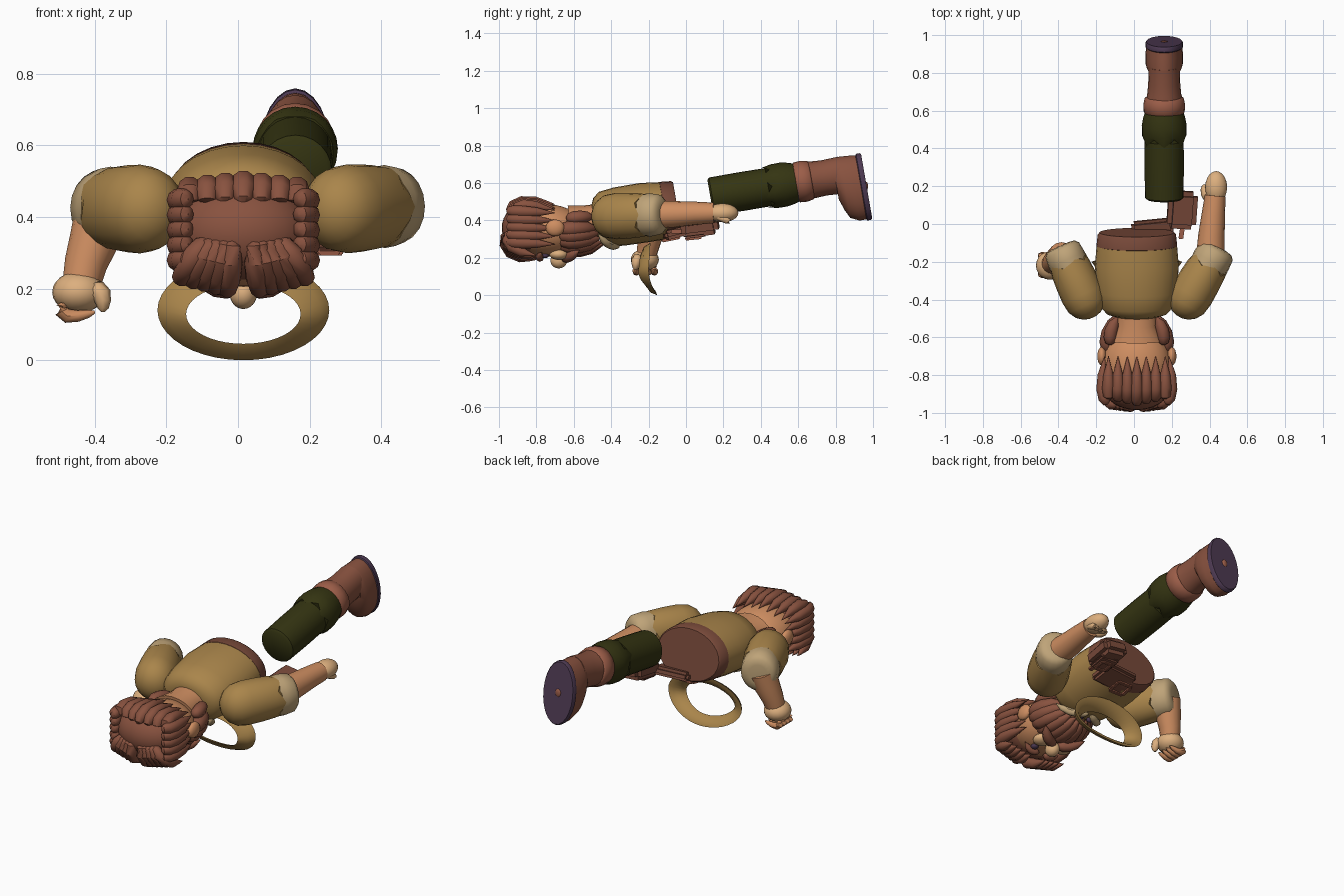
import bpy, bmesh, math
from mathutils import Vector

if "Cube" in bpy.data.objects:
    bpy.data.objects.remove(bpy.data.objects["Cube"])

CX = 0.015  # body centre line


def mat(name, r, g, b):
    m = bpy.data.materials.new(name)
    m.diffuse_color = (r, g, b, 1)
    m.use_nodes = True
    m.node_tree.nodes["Principled BSDF"].inputs["Base Color"].default_value = m.diffuse_color
    return m


CLOTH = mat("tan cloth", 0.40, 0.235, 0.07)
SKIN = mat("warm skin", 0.62, 0.27, 0.12)
HAND = mat("light skin", 0.72, 0.43, 0.21)
CUFF = mat("pale cuff", 0.52, 0.37, 0.19)
HAIR = mat("brown hair", 0.25, 0.085, 0.05)
BELT = mat("dark leather", 0.19, 0.068, 0.042)
RUST = mat("rust leather", 0.33, 0.11, 0.065)
GREEN = mat("dark green", 0.035, 0.035, 0.006)
PURPLE = mat("dark purple", 0.075, 0.042, 0.085)


def finish(name, bm, material, angle=45):
    bmesh.ops.recalc_face_normals(bm, faces=bm.faces[:])
    me = bpy.data.meshes.new(name)
    bm.to_mesh(me)
    bm.free()
    me.materials.append(material)
    ob = bpy.data.objects.new(name, me)
    bpy.context.collection.objects.link(ob)
    bpy.ops.object.select_all(action='DESELECT')
    ob.select_set(True)
    bpy.context.view_layer.objects.active = ob
    bpy.ops.object.shade_smooth_by_angle(angle=math.radians(angle))
    return ob


def tube(name, pts, radii, material, n=16, up=(0, 0, 1), axis=None, jag=0, jag_ring=0):
    """Loft elliptical rings along a path; radii are numbers or (side, up) pairs."""
    bm = bmesh.new()
    pts = [Vector(p) for p in pts]
    rings = []
    for i, (p, r) in enumerate(zip(pts, radii)):
        t = Vector(axis) if axis else pts[min(i + 1, len(pts) - 1)] - pts[max(i - 1, 0)]
        t.normalize()
        s = t.cross(Vector(up)).normalized()
        u = s.cross(t)
        rs, ru = r if isinstance(r, tuple) else (r, r)
        ring = []
        for k in range(n):
            a = 2 * math.pi * k / n
            j = t * (jag * math.cos(a * n / 4)) if jag and i == jag_ring else Vector()
            ring.append(bm.verts.new(p + s * rs * math.cos(a) + u * ru * math.sin(a) + j))
        rings.append(ring)
    for a, b in zip(rings, rings[1:]):
        for k in range(n):
            bm.faces.new((a[k], a[(k + 1) % n], b[(k + 1) % n], b[k]))
    bm.faces.new(rings[0])
    bm.faces.new(rings[-1])
    return finish(name, bm, material)


def ball(name, loc, size, material, seg=20):
    bm = bmesh.new()
    bmesh.ops.create_uvsphere(bm, u_segments=seg, v_segments=seg // 2 + 2, radius=1)
    for v in bm.verts:
        v.co = Vector((v.co.x * size[0], v.co.y * size[1], v.co.z * size[2])) + Vector(loc)
    return finish(name, bm, material)


def strand(name, a, b, c, r, material, n=8, blunt=False):
    """Curved lock through three control points, tapering to its end."""
    a, b, c = Vector(a), Vector(b), Vector(c)
    prof = ((0, .25), (.07, .75), (.25, 1), (.5, 1), (.75, .8), (.92, .55 if blunt else .3), (1, .2 if blunt else .04))
    pts = [a * (1 - t) ** 2 + b * 2 * t * (1 - t) + c * t * t for t, _ in prof]
    up = (0, 0, 1) if abs((c - a).normalized().z) < .8 else (0, 1, 0)
    return tube(name, pts, [r * w for _, w in prof], material, n, up)


def box(name, loc, size, rot, material, bevel=0.015):
    bm = bmesh.new()
    bmesh.ops.create_cube(bm, size=1)
    for v in bm.verts:
        v.co = Vector((v.co.x * size[0], v.co.y * size[1], v.co.z * size[2]))
    bmesh.ops.bevel(bm, geom=bm.edges[:], offset=bevel, segments=2, affect='EDGES')
    ob = finish(name, bm, material)
    ob.location, ob.rotation_euler = loc, rot
    return ob


def buckle(name, loc, w, h, rot):
    for s in (-1, 1):
        box(name + "_side", (loc[0] + s * w / 2, loc[1], loc[2]), (.018, h, .018), rot, RUST, .004)
        dy = s * h / 2
        box(name + "_bar", (loc[0], loc[1] + dy, loc[2] + dy * math.sin(rot[0])), (w, .018, .018), rot, RUST, .004)


AX = (0, .98, .17)  # tilted body axis

# Torso and belt
tube("torso", [(CX, -.49, .40), (CX, -.475, .402), (CX, -.44, .408), (CX, -.36, .42), (CX, -.22, .442), (CX, -.10, .455)],
     [(.11, .085), (.16, .12), (.192, .147), (.212, .158), (.222, .16), (.212, .152)], CLOTH, 28, axis=AX)
tube("belt", [(CX, -.125, .452), (CX, -.115, .453), (CX, -.055, .462), (CX, -.045, .463)],
     [(.20, .145), (.214, .155), (.207, .15), (.198, .143)], BELT, 28, axis=AX)
box("belt_flap", (.10, -.05, .335), (.22, .15, .05), (.25, 0, .1), BELT)
buckle("belt_buckle", (.03, -.08, .30), .09, .08, (.2, 0, 0))

# Pouch
box("pouch", (.255, .075, .365), (.155, .20, .09), (.12, .1, -.06), BELT, .025)
box("pouch_flap", (.255, .05, .32), (.12, .12, .025), (.12, 0, -.06), BELT, .01)
buckle("pouch_buckle", (.255, .04, .305), .06, .07, (.1, 0, 0))
box("pouch_strap", (.255, -.03, .34), (.025, .1, .02), (0, 0, -.15), RUST, .004)

# Hanging cloth loop
bm = bmesh.new()
N = 40
rings = []
for k in range(N):
    a = 2 * math.pi * k / N
    c, s = math.cos(a), math.sin(a)
    y = -.20 + (.045 * s * s if s < 0 else .01 * s)
    prof = ((.24, .14, y), (.215, .122, y - .035), (.16, .083, y - .055), (.17, .09, y - .035), (.21, .118, y - .005))
    rings.append([bm.verts.new((CX + rx * c, yy, .14 * (1 - (.24 - rx) * 1.0) + rz * s)) for rx, rz, yy in prof])
for k in range(N):
    p, q = rings[k], rings[(k + 1) % N]
    for j in range(5):
        bm.faces.new((p[j], p[(j + 1) % 5], q[(j + 1) % 5], q[j]))
lowest = min(v.co.z for v in bm.verts)
for v in bm.verts:
    v.co.z -= lowest
finish("cloth_loop", bm, CLOTH)


# Arms
def sleeve(side, a, b):
    a, b = Vector(a), Vector(b)
    d = (b - a).normalized()
    steps = ((-.115, .02), (-.105, .055), (-.08, .09), (-.04, .115), (.02, .124), (.10, .122), (.17, .117), (.20, .112))
    tube(side + "_sleeve", [a + d * t for t, _ in steps], [(w * .93, w) for _, w in steps],
         CLOTH, 20, axis=d, jag=.018, jag_ring=7)
    L = (b - a).length
    tube(side + "_cuff", [a + d * (L + t) for t in (-.10, -.02, .035, .055, .06)],
         [(.095, .108), (.104, .116), (.098, .107), (.08, .085), (.05, .055)], CUFF, 20, axis=d)


sleeve("right", (.295, -.39, .422), (.42, -.175, .43))
sleeve("left", (-.265, -.39, .422), (-.365, -.17, .425))
tube("right_forearm", [(.405, -.16, .43), (.41, -.06, .433), (.42, .05, .438), (.43, .15, .44)],
     [.075, .07, .062, .055], SKIN)
ball("right_hand", (.435, .195, .44), (.058, .085, .05), HAND)
strand("right_thumb", (.41, .12, .43), (.365, .16, .41), (.375, .21, .41), .026, HAND, blunt=True)
for i in range(4):
    x = .40 + i * .023
    strand("right_finger", (x, .16, .42), (x, .24, .40), (x, .225, .385), .019, HAND, blunt=True)
tube("left_forearm", [(-.38, -.17, .42), (-.40, -.185, .34), (-.425, -.20, .27), (-.44, -.215, .20)],
     [.075, .07, .06, .052], SKIN, up=(0, 1, 0))
ball("left_hand", (-.445, -.22, .19), (.074, .075, .058), HAND)
strand("left_thumb", (-.41, -.25, .20), (-.37, -.27, .20), (-.378, -.27, .135), .028, HAND, blunt=True)
for i in range(4):
    y = -.265 + i * .032
    strand("left_finger", (-.49, y, .16), (-.51, y, .10), (-.40, y, .135), .02, SKIN, blunt=True)

# Leg, boot and sole
leg = lambda y: (.16, y, .525 + (y - .12) * .165)
tube("trouser_leg", [leg(y) for y in (.13, .14, .3, .45, .6)], [.09, .102, .104, .103, .1], GREEN, 24, axis=AX)
tube("trouser_knee", [leg(y) for y in (.44, .47, .52, .56, .6)], [.107, .118, .119, .112, .1], GREEN, 24,
     axis=AX, jag=.02)
tube("boot_cuff", [leg(y) for y in (.585, .592, .63, .665, .672)], [.1, .108, .111, .104, .095], RUST, 20, axis=AX)
tube("boot_shaft", [leg(y) for y in (.65, .69, .74, .83)], [(.098, .1), (.09, .098), (.085, .095), (.082, .1)],
     HAIR, 20, axis=AX, jag=.012)
tube("boot_foot", [(.16, .80, .61), (.16, .825, .595), (.16, .85, .577), (.16, .90, .572), (.16, .945, .578)],
     [(.08, .10), (.092, .145), (.099, .166), (.1, .176), (.094, .172)], HAIR, 24, axis=AX)
tube("boot_sole", [(.16, .935, .576), (.16, .94, .577), (.16, .958, .581), (.16, .966, .582)],
     [(.094, .174), (.1, .181), (.1, .181), (.095, .175)], PURPLE, 24, axis=AX)
ball("sole_stud", (.16, .965, .582), (.018, .008, .025), RUST, 12)

# Neck, head and face
tube("neck", [(CX, -.62, .38), (CX, -.54, .39), (CX, -.45, .40)], [(.14, .10), (.105, .09), (.11, .09)], SKIN, 20)
ball("head", (CX, -.74, .345), (.18, .2, .14), SKIN, 28)
ball("nose", (CX, -.68, .185), (.038, .045, .042), HAND)
for s in (-1, 1):
    ball("ear", (CX + s * .185, -.70, .36), (.025, .05, .045), SKIN, 14)
    ball("cheek", (CX + s * .075, -.68, .218), (.05, .05, .03), HAND, 14)
    ball("eye", (CX + s * .065, -.755, .212), (.022, .022, .014), PURPLE, 12)
    strand("brow", (CX + s * .02, -.77, .20), (CX + s * .07, -.80, .19), (CX + s * .12, -.77, .23), .02, HAIR)
    strand("moustache", (CX + s * .01, -.65, .205), (CX + s * .08, -.64, .19), (CX + s * .14, -.57, .24), .03, HAIR)
    strand("collar", (CX + s * .01, -.36, .265), (CX + s * .11, -.42, .25), (CX + s * .15, -.47, .33), .022, CUFF)
    ball("button", (CX + s * .03, -.40, .26), (.018, .018, .015), PURPLE, 10)

# Beard: locks fanned around the jaw
for i in range(11):
    a = math.pi * (i / 10)
    c, s = math.cos(a), math.sin(a)
    strand("beard_lock", (CX + .155 * c, -.68, .35 - .10 * s), (CX + .17 * c, -.58, .36 - .13 * s),
           (CX + .09 * c, -.47 + .03 * s, .36 - .09 * s), .042, HAIR)
for s in (-1, 1):
    strand("nape_lock", (CX + s * .14, -.64, .41), (CX + s * .15, -.56, .42), (CX + s * .10, -.49, .42), .035, HAIR)

# Hair: cap, back row, side locks and forelocks
ball("hair_cap", (CX, -.845, .36), (.185, .14, .135), HAIR, 28)
for i in range(7):
    x = CX - .15 + i * .05
    d = abs(i - 3) / 3
    strand("crown_lock", (x, -.945 + .04 * d, .435), (x, -.93, .535 - .02 * d), (x, -.70, .485 - .03 * d), .034, HAIR, 10)
for s in (-1, 1):
    for i in range(5):
        z = .45 - i * .042
        strand("side_lock", (CX + s * .15, -.95, z), (CX + s * .205, -.92, z), (CX + s * .17, -.70, z - .01),
               .032, HAIR, 10)
    for i in range(5):
        x = .05 + i * .033
        strand("forelock", (CX + s * (.03 + i * .018), -.965 + i * .006, .34), (CX + s * (x - .01), -.99, .24 - .012 * (4 - i)),
               (CX + s * x, -.80, .19 + i * .006), .034, HAIR, 10)
